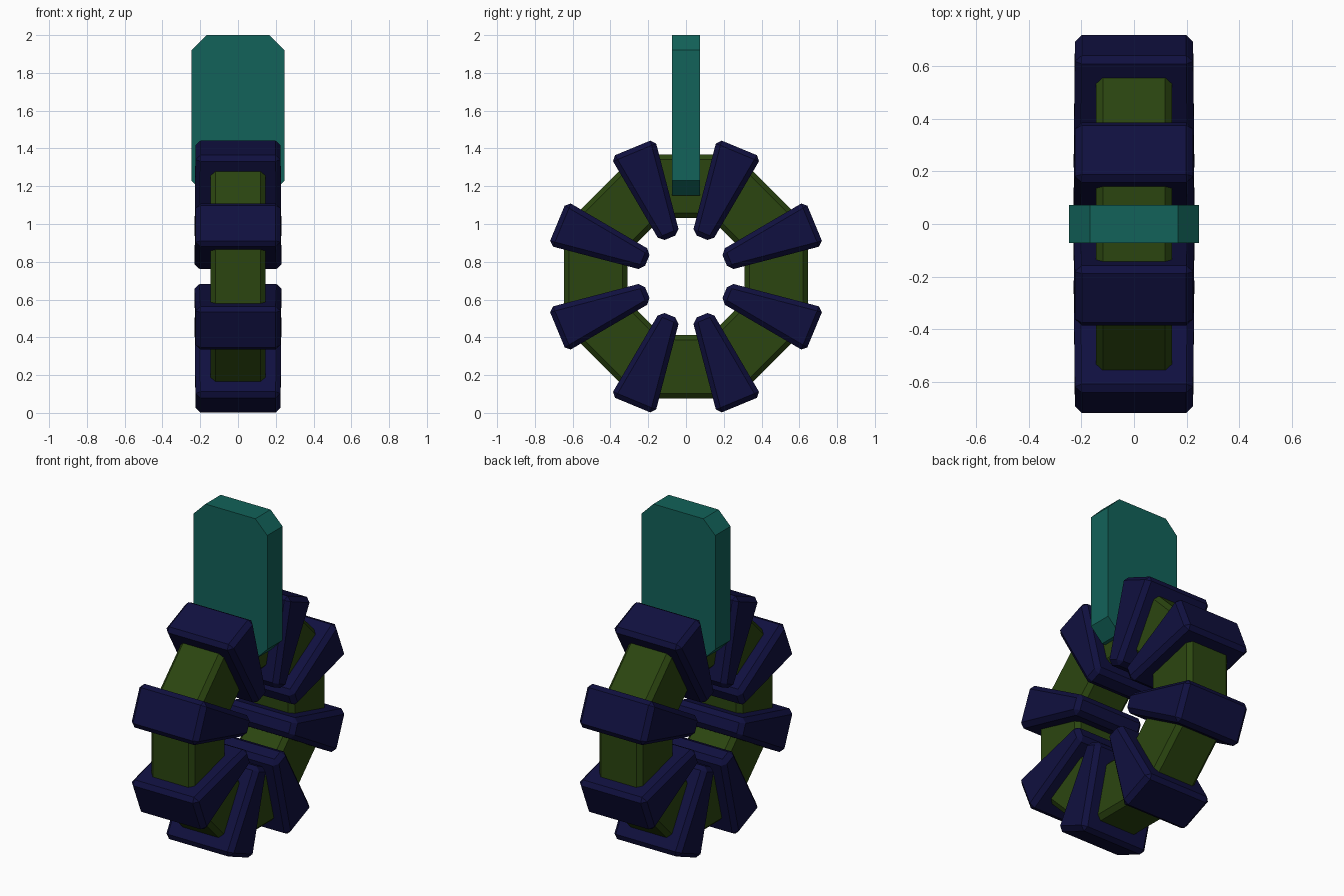
import bpy, bmesh
from math import sin, cos, pi

if "Cube" in bpy.data.objects:
    bpy.data.objects.remove(bpy.data.objects["Cube"])

CENTRE_Z = 0.722


def material(name, rgb):
    m = bpy.data.materials.new(name)
    m.diffuse_color = (*rgb, 1)
    m.use_nodes = True
    m.node_tree.nodes["Principled BSDF"].inputs["Base Color"].default_value = m.diffuse_color
    return m


def make_object(name, bm, mat):
    bmesh.ops.recalc_face_normals(bm, faces=bm.faces)
    me = bpy.data.meshes.new(name)
    bm.to_mesh(me)
    bm.free()
    me.materials.append(mat)
    ob = bpy.data.objects.new(name, me)
    bpy.context.collection.objects.link(ob)
    return ob


def chamfer(bm, edges, width):
    bmesh.ops.recalc_face_normals(bm, faces=bm.faces)
    bm.normal_update()
    bmesh.ops.bevel(bm, geom=edges, offset=width, segments=1,
                    affect='EDGES', profile=0.5)


teal = material("teal", (0.006, 0.122, 0.1))
green = material("green", (0.024, 0.06, 0.005))
navy = material("navy", (0.005, 0.005, 0.05))

# Octagonal ring: chamfered rectangular section swept round the x axis
r_in, r_out, hw, c = 0.31, 0.645, 0.145, 0.026
section = [(-hw, r_in + c), (-hw + c, r_in), (hw - c, r_in), (hw, r_in + c),
           (hw, r_out - c), (hw - c, r_out), (-hw + c, r_out), (-hw, r_out - c)]
bm = bmesh.new()
loops = []
for i in range(8):
    a = pi / 8 + i * pi / 4
    k = 1 / cos(pi / 8)
    loops.append([bm.verts.new((x, r * k * cos(a), r * k * sin(a) + CENTRE_Z))
                  for x, r in section])
for i in range(8):
    p, q = loops[i], loops[(i + 1) % 8]
    for j in range(8):
        n = (j + 1) % 8
        bm.faces.new((p[j], p[n], q[n], q[j]))
make_object("ring", bm, green)

# Eight tapered blocks clasping the ring corners
for i in range(8):
    a = pi / 8 + i * pi / 4
    bm = bmesh.new()
    bmesh.ops.create_cube(bm, size=2)
    for v in bm.verts:
        outer = v.co.z > 0
        r, w = (0.737, 0.127) if outer else (0.222, 0.056)
        x, t = v.co.x * (0.225 if outer else 0.23), v.co.y * w
        v.co = (x, r * cos(a) - t * sin(a), r * sin(a) + t * cos(a) + CENTRE_Z)
    chamfer(bm, bm.edges[:], 0.026)
    make_object(f"ring_block_{i + 1}", bm, navy)

# Upright plate with clipped corners
bm = bmesh.new()
bmesh.ops.create_cube(bm, size=2)
for v in bm.verts:
    v.co = (v.co.x * 0.247, v.co.y * 0.073, 1.575 + v.co.z * 0.425)
chamfer(bm, [e for e in bm.edges
             if abs(e.verts[0].co.y - e.verts[1].co.y) > 0.1], 0.08)
make_object("handle_plate", bm, teal)
